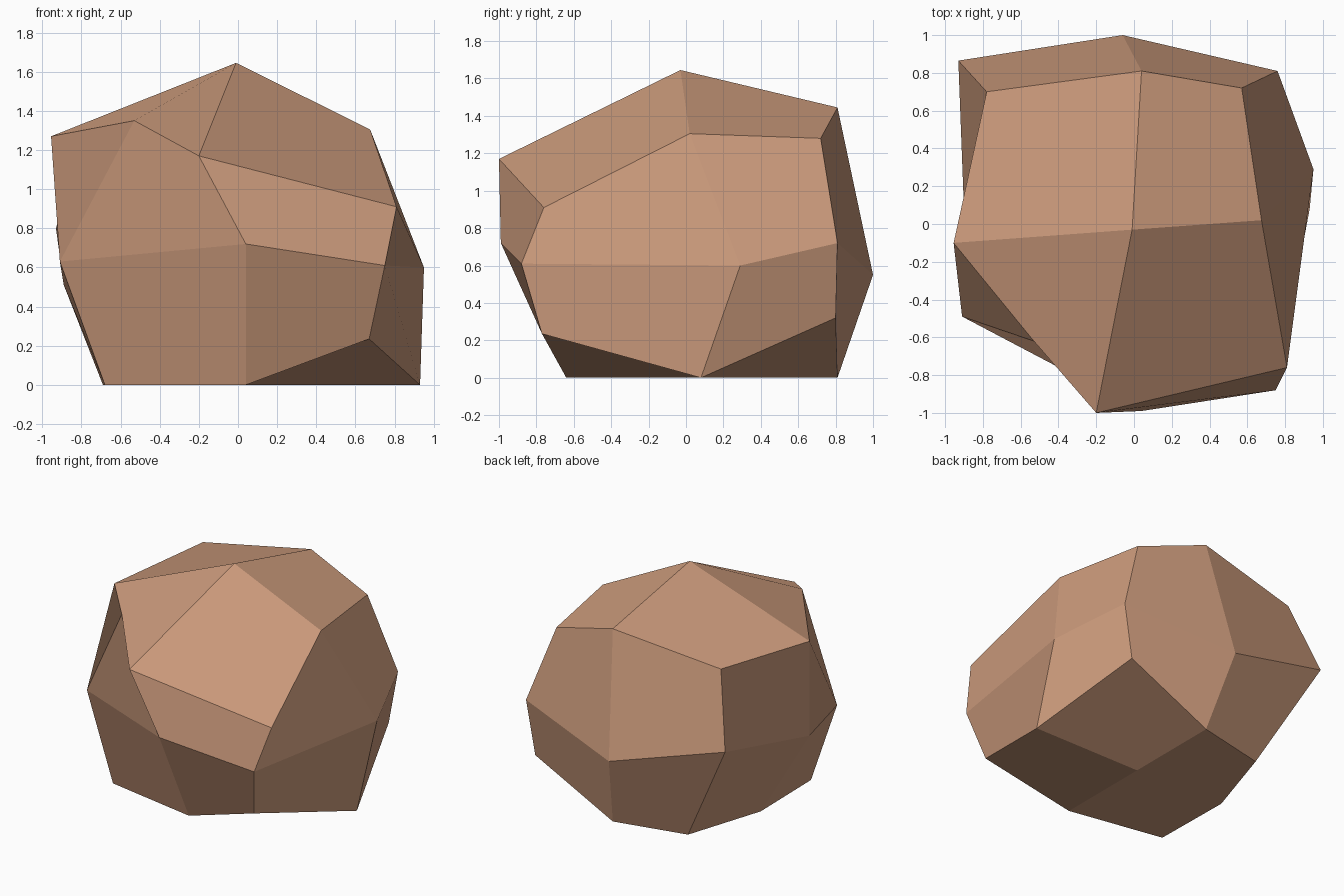
import bpy, bmesh

if "Cube" in bpy.data.objects:
    bpy.data.objects.remove(bpy.data.objects["Cube"])

# A boulder: a cube divided once (3x3x3 lattice), each lattice point pulled
# to an irregular place. Rows run left to right, front to back.
LAYERS = {
    -1: [(-.68, -.51, 0), (.04, -.64, 0), (.67, -.77, .235),
         (-.69, .10, 0), (.04, .08, 0), (.93, .08, 0),
         (-.50, .69, 0), (.04, .81, 0), (.69, .80, .32)],
    0: [(-.91, -.49, .63), (.04, -.99, .72), (.75, -.88, .61),
        (-.89, -.19, .51), None, (.95, .29, .60),
        (-.93, .865, .80), (-.06, 1.0, .55), (.76, .81, .72)],
    1: [(-.53, -.62, 1.35), (-.20, -1.0, 1.17), (.81, -.76, .91),
        (-.955, -.10, 1.27), (-.01, -.03, 1.645), (.675, .02, 1.305),
        (-.78, .70, 1.32), (.04, .81, 1.445), (.57, .72, 1.28)],
}

# divided cube, then each vertex moved to its place
bm = bmesh.new()
bmesh.ops.create_cube(bm, size=2)
bmesh.ops.subdivide_edges(bm, edges=bm.edges[:], cuts=1, use_grid_fill=True)
for v in bm.verts:
    x, y, z = (round(c) for c in v.co)
    v.co = LAYERS[z][(x + 1) + 3 * (y + 1)]

mesh = bpy.data.meshes.new("boulder")
bm.to_mesh(mesh)
bm.free()

# single flat tan stone colour
stone = bpy.data.materials.new("tan stone")
stone.diffuse_color = (.60, .325, .20, 1)
stone.use_nodes = True
stone.node_tree.nodes["Principled BSDF"].inputs["Base Color"].default_value = stone.diffuse_color
mesh.materials.append(stone)

boulder = bpy.data.objects.new("boulder", mesh)
bpy.context.collection.objects.link(boulder)
